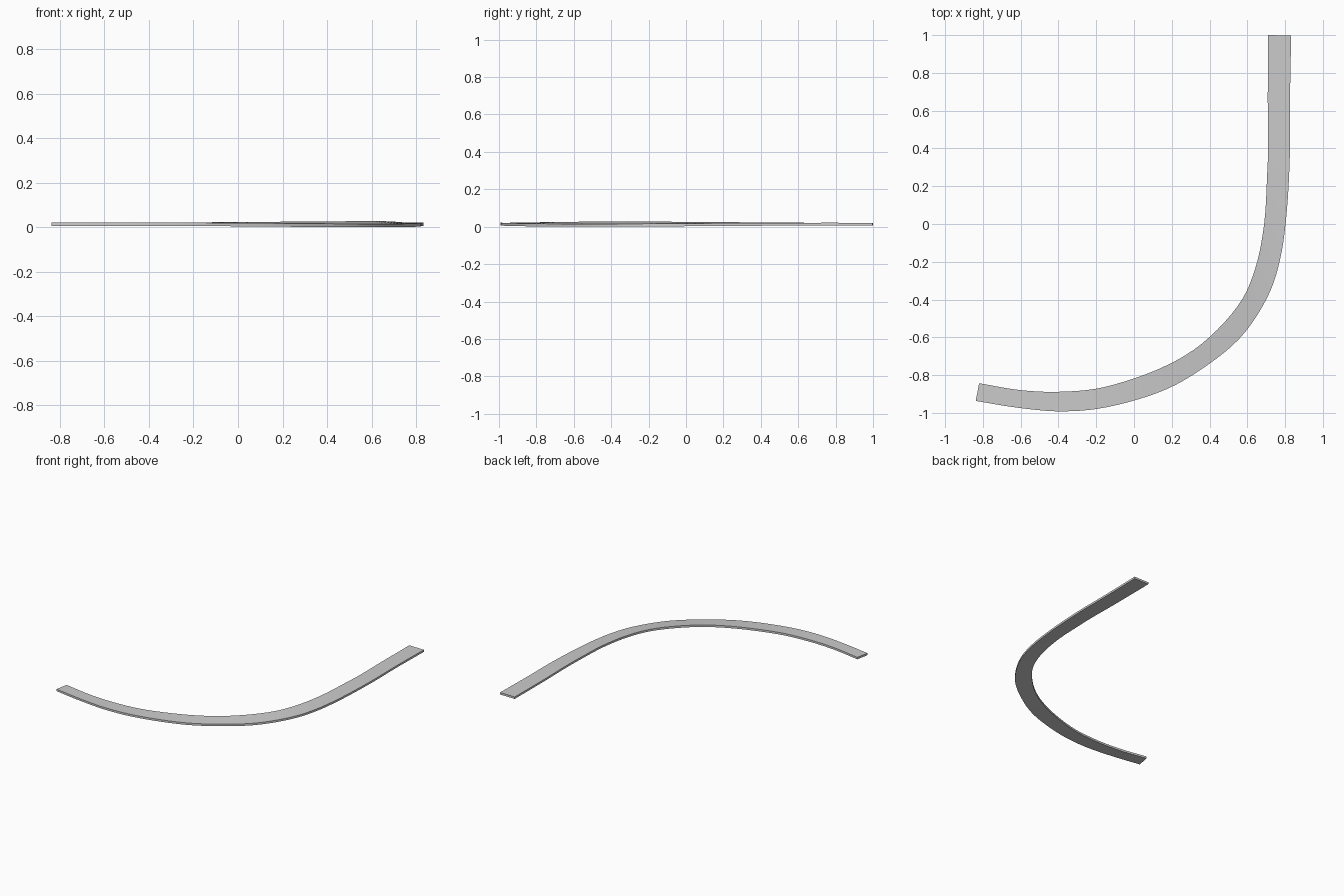
import bpy, bmesh
from mathutils import Vector

if "Cube" in bpy.data.objects:
    bpy.data.objects.remove(bpy.data.objects["Cube"])

# Matching points along the two borders of the strip, and the bank of the bend
outer = [(-.838, -.937), (-.605, -.974), (-.38, -.992), (-.145, -.97), (.135, -.89), (.345, -.777),
         (.557, -.608), (.702, -.396), (.774, -.185), (.81, .08), (.826, .396), (.826, .66), (.832, .998)]
inner = [(-.82, -.843), (-.605, -.879), (-.39, -.888), (-.156, -.863), (.135, -.766), (.36, -.633),
         (.55, -.433), (.641, -.238), (.689, 0), (.705, .264), (.71, .42), (.708, .66), (.71, 1)]
bank = [0, 0, 0, .001, .003, .005, .006, .006, .005, .003, .001, 0, 0]
MID, HALF = .0165, .0075


def smooth(points, steps=5):
    """Catmull-Rom interpolation through the points."""
    p = [Vector(q) for q in points]
    p = [2 * p[0] - p[1]] + p + [2 * p[-1] - p[-2]]
    out = []
    for i in range(1, len(p) - 2):
        a, b, c, d = p[i - 1:i + 3]
        for k in range(steps):
            t = k / steps
            out.append(.5 * (2 * b + (c - a) * t + (2 * a - 5 * b + 4 * c - d) * t * t
                             + (3 * b - a - 3 * c + d) * t ** 3))
    return out + [p[-2]]


# Road strip: rectangular section swept between the borders
o = smooth([(x, y, MID - b) for (x, y), b in zip(outer, bank)])
i = smooth([(x, y, MID + b) for (x, y), b in zip(inner, bank)])
up = Vector((0, 0, HALF))
bm = bmesh.new()
rings = [[bm.verts.new(v) for v in (a - up, a + up, b + up, b - up)] for a, b in zip(o, i)]
for r, s in zip(rings, rings[1:]):
    for k in range(4):
        n = (k + 1) % 4
        bm.faces.new((r[k], s[k], s[n], r[n]))
bm.faces.new(rings[0])
bm.faces.new(rings[-1][::-1])
bmesh.ops.recalc_face_normals(bm, faces=bm.faces)
low = min(v.co.z for v in bm.verts)
mesh = bpy.data.meshes.new("curved_strip")
bm.to_mesh(mesh)
bm.free()
strip = bpy.data.objects.new("curved_strip", mesh)
bpy.context.collection.objects.link(strip)
strip.location.z = -low

bpy.context.view_layer.objects.active = strip
strip.select_set(True)
bpy.ops.object.shade_smooth_by_angle()
